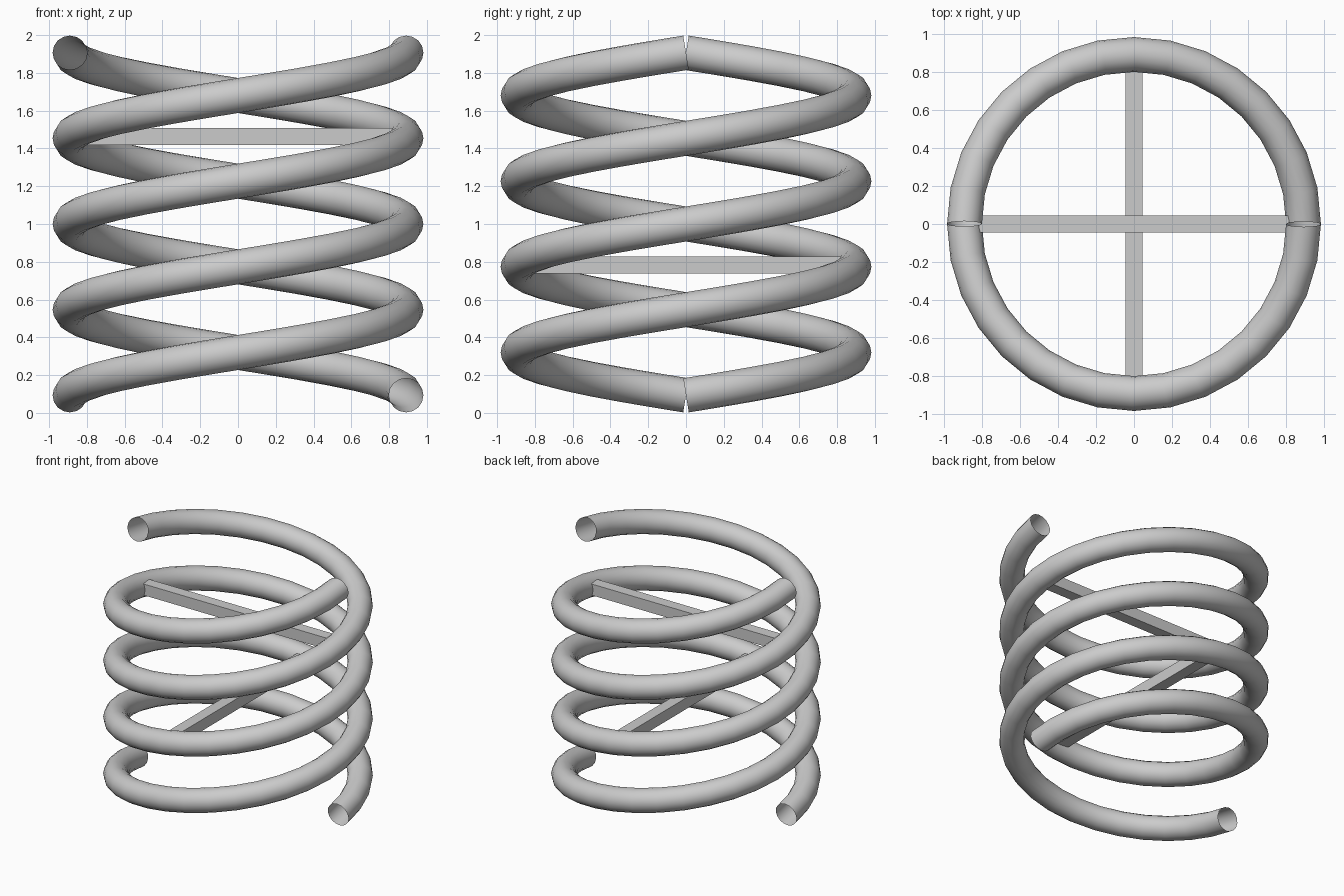
import bpy, bmesh
from math import sin, cos, pi
from mathutils import Vector

if "Cube" in bpy.data.objects:
    bpy.data.objects.remove(bpy.data.objects["Cube"])

R, TUBE, PITCH, TURNS = 0.89, 0.0915, 0.907, 2
Z0 = 1.0 - PITCH * TURNS / 2
STEPS, SIDES = 32, 16


# Open-ended helical tube, rings perpendicular to the path
def strand(name, phase):
    bm = bmesh.new()
    rings = []
    for i in range(STEPS * TURNS + 1):
        t = 2 * pi * i / STEPS
        a = t + phase
        out = Vector((cos(a), sin(a), 0))
        centre = out * R + Vector((0, 0, Z0 + PITCH * t / (2 * pi)))
        tangent = Vector((-R * sin(a), R * cos(a), PITCH / (2 * pi))).normalized()
        up = out.cross(tangent)
        rings.append([bm.verts.new(centre + TUBE * (out * cos(2 * pi * k / SIDES)
                      + up * sin(2 * pi * k / SIDES))) for k in range(SIDES)])
    for a, b in zip(rings, rings[1:]):
        for k in range(SIDES):
            n = (k + 1) % SIDES
            bm.faces.new((a[k], b[k], b[n], a[n])).smooth = True
    bmesh.ops.recalc_face_normals(bm, faces=bm.faces[:])
    me = bpy.data.meshes.new(name)
    bm.to_mesh(me)
    bm.free()
    bpy.context.collection.objects.link(bpy.data.objects.new(name, me))


# Square rung joining the two strands
def rung(name, size, z):
    bpy.ops.mesh.primitive_cube_add(size=1, location=(0, 0, z))
    ob = bpy.context.object
    ob.name = name
    ob.scale = size
    bpy.ops.object.transform_apply(location=False, rotation=False, scale=True)


strand("strand_a", 0)
strand("strand_b", pi)
rung("lower_rung", (0.09, 1.66, 0.09), 0.783)
rung("upper_rung", (1.66, 0.09, 0.09), 1.463)
